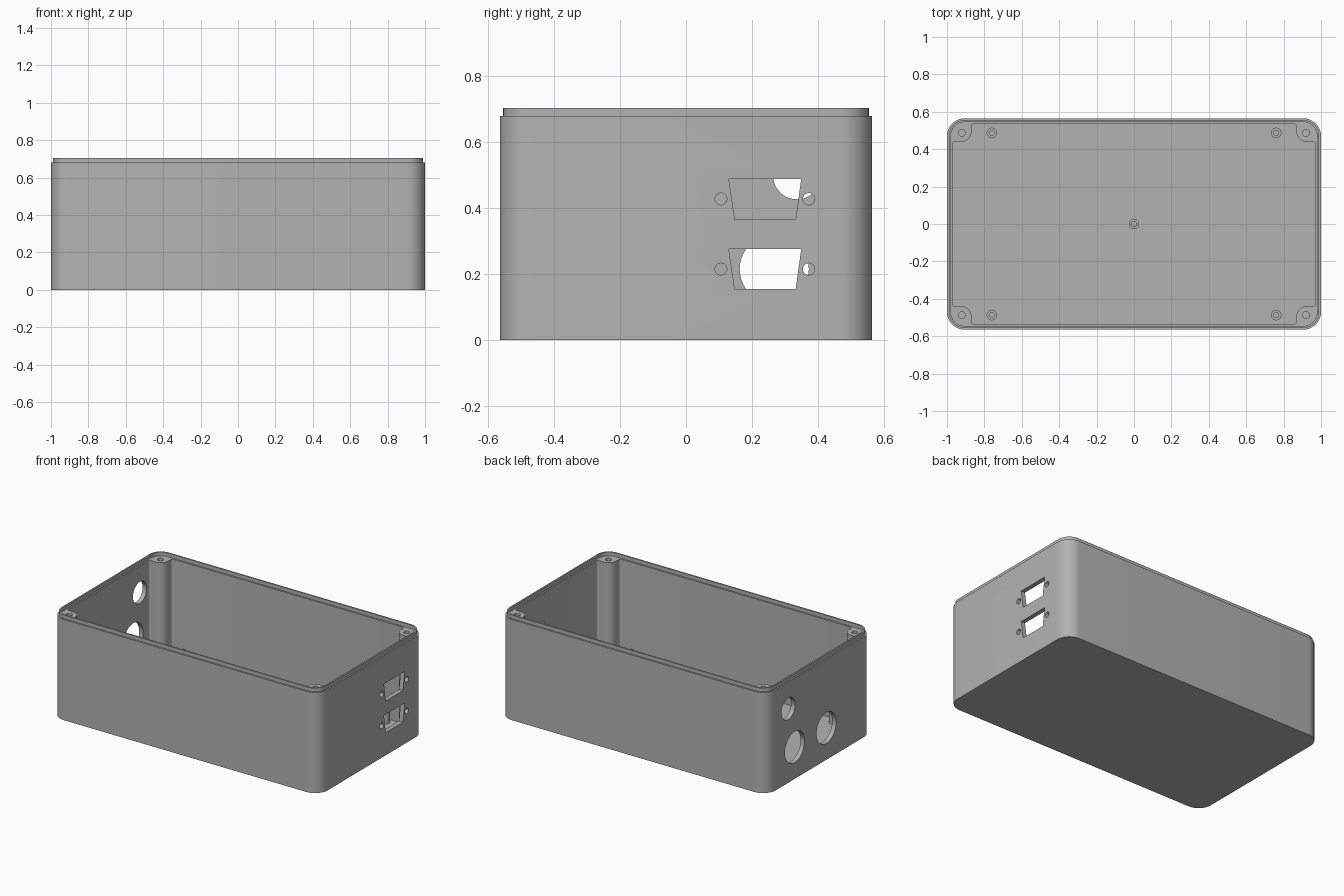
import bpy, bmesh
from math import sin, cos, pi

cube = bpy.data.objects.get("Cube")
if cube:
    bpy.data.objects.remove(cube, do_unlink=True)

mat = bpy.data.materials.new("enclosure grey")
mat.use_nodes = True
grey = (0.45, 0.45, 0.45, 1)
mat.diffuse_color = grey
mat.node_tree.nodes["Principled BSDF"].inputs["Base Color"].default_value = grey

HX, HY = 1.0, 0.565          # outer half size
WALL, FLOOR = 0.03, 0.03
SHOULDER, TOP = 0.68, 0.705  # step below the lip, lip top


def arc(cx, cy, r, a0, a1, n=12):
    return [(cx + r * cos(a0 + (a1 - a0) * i / n),
             cy + r * sin(a0 + (a1 - a0) * i / n)) for i in range(n + 1)]


def rounded_rect(inset, radius=0.095):
    r = radius - inset
    x, y = HX - inset - r, HY - inset - r
    pts = []
    for i, (sx, sy) in enumerate([(1, 1), (-1, 1), (-1, -1), (1, -1)]):
        pts += arc(sx * x, sy * y, r, i * pi / 2, (i + 1) * pi / 2)
    return pts


def cavity_outline():
    # Inner wall outline that leaves a rounded post in every corner
    x, y, px, py, r, f = HX - WALL, HY - WALL, 0.868, 0.44, 0.055, 0.012
    quad = arc(x - f, py - f, f, 0, pi / 2, 4)
    quad += arc(px + r, py + r, r, 1.5 * pi, pi)
    quad += arc(px - f, y - f, f, 0, pi / 2, 4)
    mirror = [(-a, b) for a, b in reversed(quad)]
    half = quad + mirror
    return half + [(-a, -b) for a, b in half]


def loft(name, rings):
    """Solid through a stack of matching closed rings of 3D points."""
    bm = bmesh.new()
    loops = [[bm.verts.new(p) for p in ring] for ring in rings]
    n = len(loops[0])
    for lo, hi in zip(loops, loops[1:]):
        for i in range(n):
            j = (i + 1) % n
            bm.faces.new((lo[i], lo[j], hi[j], hi[i]))
    bm.faces.new(loops[0][::-1])
    bm.faces.new(loops[-1])
    bmesh.ops.recalc_face_normals(bm, faces=bm.faces)
    mesh = bpy.data.meshes.new(name)
    bm.to_mesh(mesh)
    bm.free()
    mesh.materials.append(mat)
    obj = bpy.data.objects.new(name, mesh)
    bpy.context.collection.objects.link(obj)
    return obj


def prism_z(name, pts, z0, z1):
    return loft(name, [[(x, y, z) for x, y in pts] for z in (z0, z1)])


def prism_x(name, pts, x0, x1):
    return loft(name, [[(x, y, z) for y, z in pts] for x in (x0, x1)])


def circle(cx, cy, r):
    return arc(cx, cy, r, 0, 2 * pi, 40)[:-1]


def cut(target, cutters):
    for c in cutters:
        m = target.modifiers.new("cut", "BOOLEAN")
        m.operation, m.solver, m.object = "DIFFERENCE", "EXACT", c
    graph = bpy.context.evaluated_depsgraph_get()
    target.data = bpy.data.meshes.new_from_object(target.evaluated_get(graph))
    target.modifiers.clear()
    for c in cutters:
        bpy.data.objects.remove(c, do_unlink=True)


def smooth(obj):
    bpy.ops.object.select_all(action="DESELECT")
    obj.select_set(True)
    bpy.context.view_layer.objects.active = obj
    bpy.ops.object.shade_smooth_by_angle()


# Box shell with a stepped lip around the top
steps = [(0, 0), (0, SHOULDER), (0.01, SHOULDER), (0.01, TOP)]
shell = loft("box_shell", [[(x, y, z) for x, y in rounded_rect(i)] for i, z in steps])

cutters = [prism_z("lip_recess", rounded_rect(0.02), SHOULDER, 0.8),
           prism_z("cavity", cavity_outline(), FLOOR, 0.75)]

# Screw holes in the corner posts
for sx in (-1, 1):
    for sy in (-1, 1):
        cutters.append(prism_z("post_hole", circle(sx * 0.92, sy * 0.487, 0.019), 0.35, 0.75))

# Two connector openings with screw holes in the +x wall
for z in (0.215, 0.428):
    socket = [(0.148, z - 0.061), (0.333, z - 0.061), (0.35, z + 0.061), (0.13, z + 0.061)]
    cutters.append(prism_x("connector_opening", socket, 0.9, 1.1))
    for y in (0.106, 0.373):
        cutters.append(prism_x("connector_screw_hole", circle(y, z, 0.018), 0.9, 1.1))

# Three round cable holes in the -x wall
for y, z, r in [(0.337, 0.5, 0.073), (0.268, 0.215, 0.105), (-0.07, 0.215, 0.105)]:
    cutters.append(prism_x("cable_hole", circle(y, z, r), -1.1, -0.9))

cut(shell, cutters)
smooth(shell)

# Hollow standoffs on the floor
for x, y in [(0, 0)] + [(sx * 0.76, sy * 0.487) for sx in (-1, 1) for sy in (-1, 1)]:
    boss = prism_z("floor_standoff", circle(x, y, 0.028), FLOOR - 0.005, 0.105)
    cut(boss, [prism_z("standoff_hole", circle(x, y, 0.014), FLOOR + 0.002, 0.2)])
    smooth(boss)
